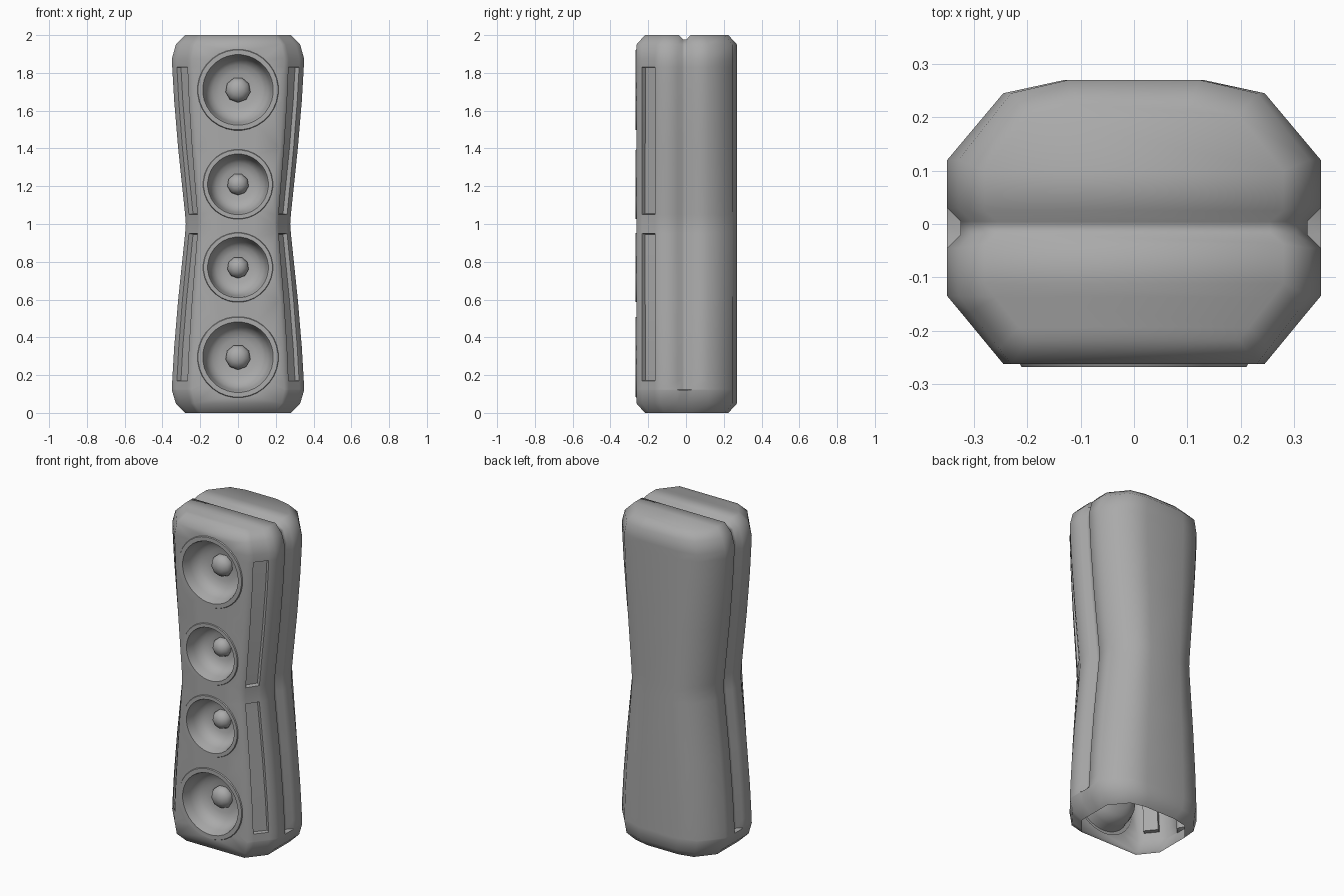
import bpy, bmesh, math
from mathutils import Vector

cube = bpy.data.objects.get("Cube")
if cube:
    bpy.data.objects.remove(cube, do_unlink=True)

GREY = (0.4, 0.4, 0.4, 1)
grey = bpy.data.materials.new("plain grey")
grey.use_nodes = True
grey.diffuse_color = GREY
grey.node_tree.nodes["Principled BSDF"].inputs["Base Color"].default_value = GREY

FRONT = -0.262


def finish(bm, name, angle):
    """Turn a bmesh into a smooth shaded grey object."""
    mesh = bpy.data.meshes.new(name)
    bm.to_mesh(mesh)
    bm.free()
    mesh.materials.append(grey)
    obj = bpy.data.objects.new(name, mesh)
    bpy.context.collection.objects.link(obj)
    bpy.ops.object.select_all(action="DESELECT")
    obj.select_set(True)
    bpy.context.view_layer.objects.active = obj
    bpy.ops.object.shade_smooth_by_angle(angle=math.radians(angle))
    return obj


def lathe(bm, profile, centre_z, sides):
    """Revolve (radius, y) points about a front-to-back axis."""
    rings = []
    for r, y in profile:
        if r == 0:
            rings.append([bm.verts.new((0, y, centre_z))] * sides)
        else:
            turns = [math.tau * (k + 0.5) / sides for k in range(sides)]
            rings.append([bm.verts.new((r * math.sin(a), y, centre_z + r * math.cos(a)))
                          for a in turns])
    for a, b in zip(rings, rings[1:]):
        for k in range(sides):
            n = (k + 1) % sides
            corners = list(dict.fromkeys((a[k], a[n], b[n], b[k])))
            bm.faces.new(corners)


# Speaker positions: name, height, outer radius
speakers = [("upper_woofer", 1.71, 0.215), ("upper_midrange", 1.21, 0.185),
            ("lower_midrange", 0.77, 0.185), ("lower_woofer", 0.295, 0.215)]

# Half cross-section of the cabinet from front to back: x, y, groove depth
section = [(0.245, FRONT, 0), (0.269, -0.233, 0), (0.325, -0.165, 0), (0.35, -0.135, 0),
           (0.35, -0.045, 0), (0.35, -0.02, 1), (0.35, 0.005, 1), (0.35, 0.03, 0),
           (0.35, 0.12, 0), (0.245, 0.245, 0), (0.13, 0.27, 0)]

# Cabinet levels: z, width scale, depth scale, groove depth
half = [(0, 0.8, 0.83), (0.05, 0.94, 1), (0.125, 1, 1), (0.17, 0.995, 1), (0.35, 0.965, 1),
        (0.6, 0.905, 1), (0.95, 0.8, 1), (1, 0.79, 1)]
levels = half + [(2 - z, w, d) for z, w, d in reversed(half[:-1])]
levels.insert(2, (0.12, 1, 1))

# Cabinet shell, open underneath, with a groove over the sides and top
bm = bmesh.new()
rings = []
for z, w, d in levels:
    groove = 0.025 if z > 0.122 else 0
    right, left = [], []
    for x, y, g in section:
        drop = 0.022 * g if z == 2 else 0
        px = x * w - groove * g
        right.append(bm.verts.new((px, y * d, z - drop)))
        left.append(bm.verts.new((-px, y * d, z - drop)))
    rings.append((right, left))

slots = []
last = len(rings) - 2
for j, ((r0, l0), (r1, l1)) in enumerate(zip(rings, rings[1:])):
    low, high = levels[j][0], levels[j + 1][0]
    in_slot = low > 0.16 and high < 1.84 and not 0.94 < (low + high) / 2 < 1.06
    for i in range(len(section) - 1):
        pair = [bm.faces.new((r0[i], r0[i + 1], r1[i + 1], r1[i])),
                bm.faces.new((l0[i + 1], l0[i], l1[i], l1[i + 1]))]
        if i == 1 and in_slot:
            slots += pair
    bm.faces.new((r0[-1], l0[-1], l1[-1], r1[-1]))
    if j in (0, last):
        bm.faces.new((l0[0], r0[0], r1[0], l1[0]))

# Grooved top
right, left = rings[-1]
for i in range(len(section) - 1):
    bm.faces.new((right[i], right[i + 1], left[i + 1], left[i]))

# Front baffle filled around the speaker holes
inner = rings[1:-1]
outline = [r[0] for r, l in inner] + [l[0] for r, l in reversed(inner)]
border = []
for a, b in zip(outline, outline[1:] + outline[:1]):
    border.append(bm.edges.get((a, b)) or bm.edges.new((a, b)))
for name, z, radius in speakers:
    hole = []
    for k in range(32):
        a = math.tau * (k + 0.5) / 32
        r = radius * 0.96
        hole.append(bm.verts.new((r * math.sin(a), FRONT, z + r * math.cos(a))))
    border += [bm.edges.new((hole[k - 1], hole[k])) for k in range(32)]
bmesh.ops.triangle_fill(bm, use_beauty=True, edges=border, normal=Vector((0, -1, 0)))
bmesh.ops.recalc_face_normals(bm, faces=bm.faces)

# Long recessed slots on the front corners
bmesh.ops.inset_region(bm, faces=slots, thickness=0.003, depth=-0.025,
                       use_boundary=True, use_even_offset=True)
finish(bm, "cabinet", 60)

# Speakers: raised rim with a bowl-shaped cone, and a faceted dust cap
for name, z, radius in speakers:
    bm = bmesh.new()
    rim = [(1, FRONT), (0.985, -0.268), (0.87, -0.268), (0.85, -0.258)]
    bowl = [(0.81, -0.215), (0.74, -0.18), (0.62, -0.158), (0.45, -0.146), (0.2, -0.142)]
    lathe(bm, [(r * radius, y) for r, y in rim + bowl], z, 32)
    bmesh.ops.recalc_face_normals(bm, faces=bm.faces)
    if sum(f.normal.y for f in bm.faces) > 0:
        bmesh.ops.reverse_faces(bm, faces=bm.faces)
    finish(bm, name + "_cone", 50)

    bm = bmesh.new()
    cap = [(0, -0.2), (0.15, -0.194), (0.26, -0.178), (0.31, -0.155), (0.3, -0.138)]
    lathe(bm, [(r * radius, y) for r, y in cap], z, 9)
    bmesh.ops.recalc_face_normals(bm, faces=bm.faces)
    finish(bm, name + "_dust_cap", 50)
